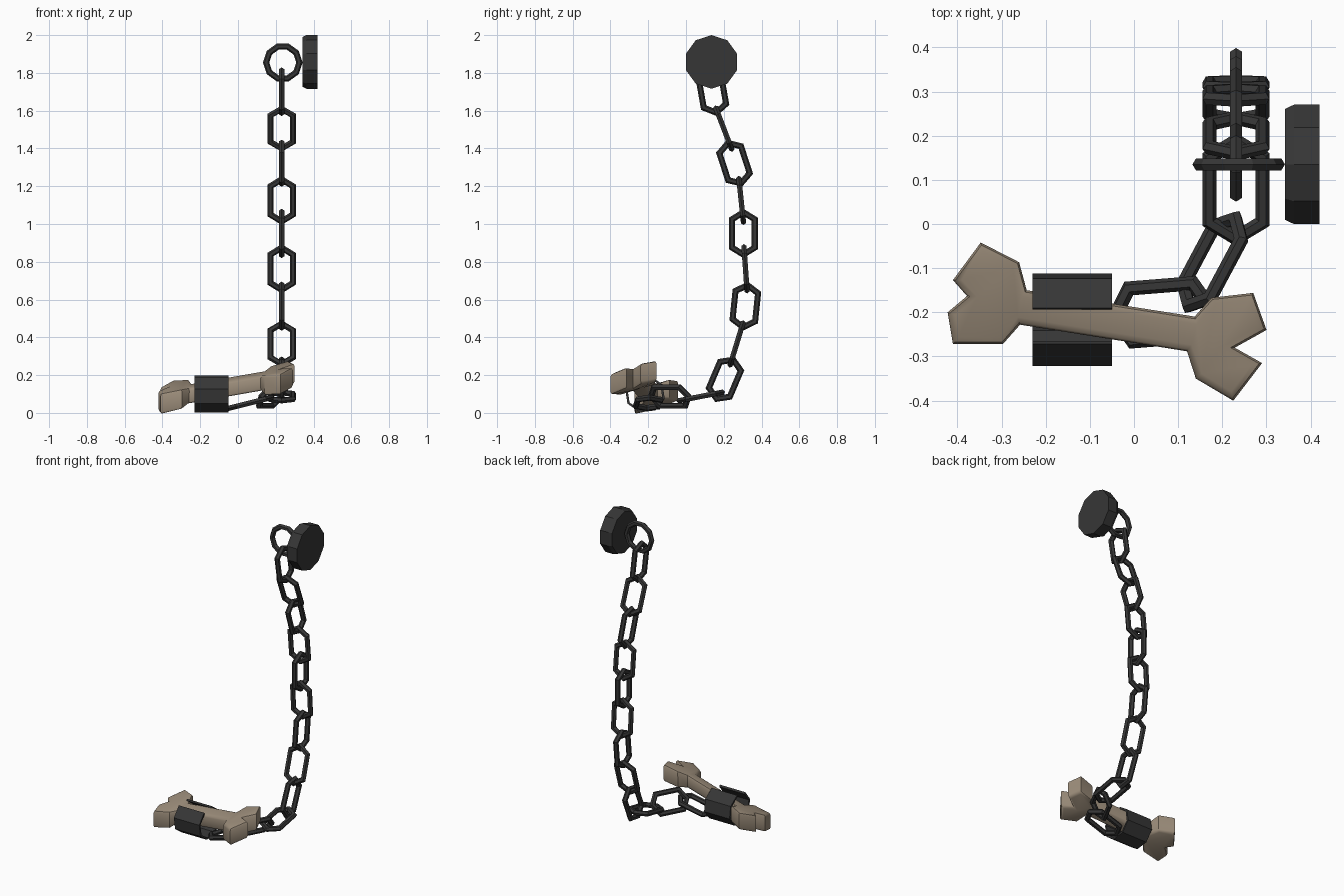
import bpy, bmesh, math
from mathutils import Vector

if "Cube" in bpy.data.objects:
    bpy.data.objects.remove(bpy.data.objects["Cube"])


def material(name, rgb):
    m = bpy.data.materials.new(name)
    m.diffuse_color = (*rgb, 1)
    m.use_nodes = True
    m.node_tree.nodes["Principled BSDF"].inputs["Base Color"].default_value = m.diffuse_color
    return m


IRON = material("dark iron", (0.037, 0.037, 0.037))
BONE = material("aged bone", (0.33, 0.265, 0.195))


def finish(name, bm, mat, smooth=None):
    bmesh.ops.recalc_face_normals(bm, faces=bm.faces)
    me = bpy.data.meshes.new(name)
    bm.to_mesh(me)
    bm.free()
    me.materials.append(mat)
    ob = bpy.data.objects.new(name, me)
    bpy.context.collection.objects.link(ob)
    if smooth:
        bpy.ops.object.select_all(action='DESELECT')
        ob.select_set(True)
        bpy.context.view_layer.objects.active = ob
        bpy.ops.object.shade_smooth_by_angle(angle=math.radians(smooth))
    return ob


def skin(bm, rings, close):
    """Quads between successive closed rings of vertices."""
    n, k = len(rings), len(rings[0])
    for i in range(n if close else n - 1):
        a, b = rings[i], rings[(i + 1) % n]
        for j in range(k):
            bm.faces.new((a[j], a[(j + 1) % k], b[(j + 1) % k], b[j]))


def tube_loop(name, center, u, v, path, r=0.016, sides=6):
    """Mitred tube along a closed planar path given in the u, v axes."""
    c, u, v = Vector(center), Vector(u).normalized(), Vector(v)
    v = (v - u * v.dot(u)).normalized()
    w = u.cross(v)
    pts = [c + u * a + v * b for a, b in path]
    bm = bmesh.new()
    rings = []
    for i, p in enumerate(pts):
        d0 = (p - pts[i - 1]).normalized()
        d1 = (pts[(i + 1) % len(pts)] - p).normalized()
        t = (d0 + d1).normalized()
        side = w.cross(t) / t.dot(d1)
        rings.append([bm.verts.new(p + r * (side * math.cos(a) + w * math.sin(a)))
                      for a in (2 * math.pi * k / sides for k in range(sides))])
    skin(bm, rings, True)
    return finish(name, bm, IRON)


# wall plate: ten-sided disc with a small chamfer on its inner face
bm = bmesh.new()
rings = [[bm.verts.new((x, 0.135 + r * math.sin(k * math.pi / 5),
                        1.858 + r * math.cos(k * math.pi / 5))) for k in range(10)]
         for x, r in ((0.342, 0.132), (0.362, 0.142), (0.42, 0.142))]
skin(bm, rings, False)
bm.faces.new(rings[0])
bm.faces.new(rings[-1])
finish("wall_plate", bm, IRON)

# ring hanging from the plate
tube_loop("wall_ring", (0.237, 0.135, 1.855), (1, 0, 0), (0, 0, 1),
          [(0.088 * math.cos(k * math.pi / 5), 0.088 * math.sin(k * math.pi / 5))
           for k in range(10)])

# chain: long six-cornered links, every second one turned a quarter
LINK = [(0.112, 0), (0.075, 0.06), (-0.075, 0.06),
        (-0.112, 0), (-0.075, -0.06), (0.075, -0.06)]
hanging = [(0.14, 1.70, 10), (0.20, 1.505, 21), (0.257, 1.322, 18),
           (0.292, 1.125, 6), (0.304, 0.95, 0), (0.315, 0.763, 4),
           (0.314, 0.565, -6), (0.268, 0.365, -17), (0.206, 0.178, -23),
           (0.078, 0.087, -79)]
for i, (y, z, deg) in enumerate(hanging):
    s, c = math.sin(math.radians(deg)), math.cos(math.radians(deg))
    tube_loop(f"chain_link_{i + 1}", (0.231, y, z), (0, s, -c),
              (1, 0, 0) if i % 2 else (0, c, s), LINK)
tube_loop("chain_link_11", (0.177, -0.086, 0.087), (-0.47, -0.88, 0),
          (0.5, -0.27, 0.82), LINK)
tube_loop("chain_link_12", (0.065, -0.2, 0.053), (-1, -0.08, -0.25), (0, 1, 0), LINK)

# cuff: eight-sided band with one side missing at the top
bm = bmesh.new()
rings = []
for k in range(8):
    a = math.radians(120.5 + 45 * k)
    ring = []
    for x, r in ((-0.23, 0.108), (-0.05, 0.108), (-0.05, 0.095), (-0.23, 0.095)):
        ring.append(bm.verts.new((x, -0.217 + r * math.cos(a),
                                  0.1 + 0.93 * r * math.sin(a))))
    rings.append(ring)
skin(bm, rings, False)
bm.faces.new(rings[0])
bm.faces.new(rings[-1])
finish("cuff", bm, IRON)

# bone: two knobbed ends joined by a shaft, lying on a tilted plane
left = [(-0.243, -0.15), (-0.26, -0.087), (-0.347, -0.042), (-0.41, -0.127),
        (-0.378, -0.163), (-0.422, -0.2), (-0.41, -0.272), (-0.297, -0.272),
        (-0.258, -0.228)]
right = [(0.12, -0.288), (0.14, -0.35), (0.225, -0.4), (0.29, -0.315),
         (0.228, -0.28), (0.30, -0.24), (0.27, -0.156), (0.175, -0.167),
         (0.137, -0.21)]
bm = bmesh.new()
caps = []
for sgn in (1, -1):
    ends = []
    for end in (left, right):
        vs = []
        for i, (x, y) in enumerate(end):
            t = 0.043 if i in (0, len(end) - 1) else 0.056
            vs.append(bm.verts.new((x, y, 0.203 + 0.214 * x + 0.25 * y + sgn * t)))
        bm.faces.new(vs)
        ends.append(vs)
    l, r = ends
    bm.faces.new((l[-1], l[0], r[-1], r[0]))
    caps.append(l + r)
skin(bm, caps, False)
bmesh.ops.recalc_face_normals(bm, faces=bm.faces)
top, bottom = set(caps[0]), set(caps[1])
rim = [e for e in bm.edges if any(abs(f.normal.z) < 0.3 for f in e.link_faces)
       and (set(e.verts) <= top or set(e.verts) <= bottom)]
bmesh.ops.bevel(bm, geom=rim, offset=0.016, segments=2, profile=0.5,
                affect='EDGES', clamp_overlap=True)
finish("bone", bm, BONE, 40)
